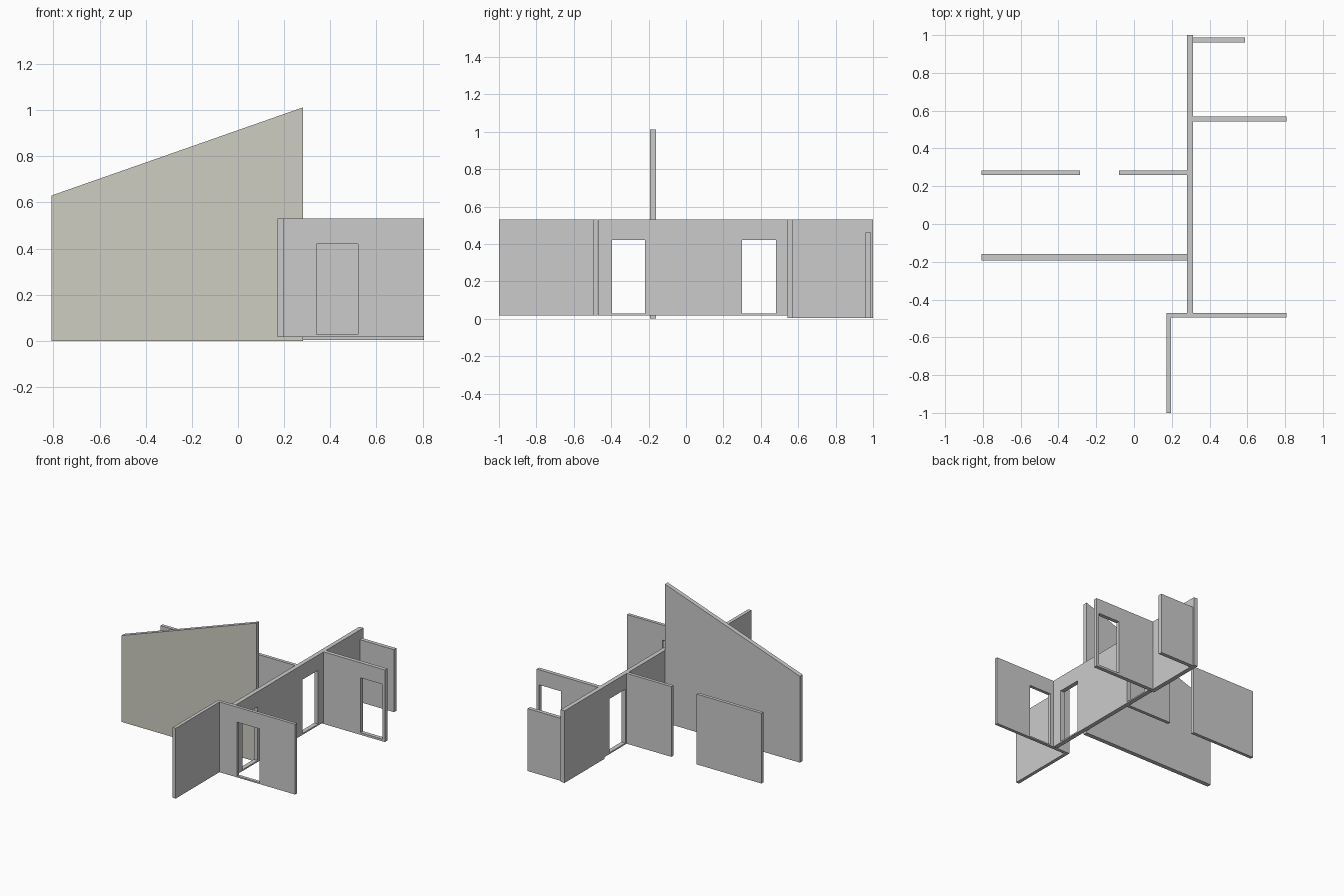
import bpy, bmesh

if "Cube" in bpy.data.objects:
    bpy.data.objects.remove(bpy.data.objects["Cube"])

LOW, TOP = 0.017, 0.53        # raised floor line and common wall top
SILL, HEAD = 0.027, 0.42      # door opening heights


def prism(name, profile, axis, t0, t1):
    """Extrude a (u, z) profile through thickness t0..t1 along 'x' or 'y'."""
    def place(u, z, t):
        return (t, u, z) if axis == 'x' else (u, t, z)
    bm = bmesh.new()
    face = bm.faces.new([bm.verts.new(place(u, z, t0)) for u, z in profile])
    ext = bmesh.ops.extrude_face_region(bm, geom=[face])
    verts = [v for v in ext['geom'] if isinstance(v, bmesh.types.BMVert)]
    bmesh.ops.translate(bm, verts=verts, vec=place(0, 0, t1 - t0))
    if face not in bm.faces[:] or len(bm.faces) < len(profile) + 2:
        bm.faces.new([v for v in face.verts])
    bmesh.ops.recalc_face_normals(bm, faces=bm.faces[:])
    mesh = bpy.data.meshes.new(name)
    bm.to_mesh(mesh)
    bm.free()
    obj = bpy.data.objects.new(name, mesh)
    bpy.context.collection.objects.link(obj)
    return obj


def rect(u0, u1, z0=LOW, z1=TOP):
    return [(u0, z0), (u1, z0), (u1, z1), (u0, z1)]


def cut_door(wall, axis, t0, t1, u0, u1, sill=SILL):
    cutter = prism(wall.name + "_door_cutter", rect(u0, u1, sill, HEAD),
                   axis, t0 - 0.05, t1 + 0.05)
    cutter.hide_render = True
    cutter.hide_set(True)
    mod = wall.modifiers.new("door", 'BOOLEAN')
    mod.operation = 'DIFFERENCE'
    mod.solver = 'EXACT'
    mod.object = cutter


# Long spine wall, stepping down to the ground at the back, with two doors
spine = prism("spine_wall",
              [(-0.47, LOW), (0.542, LOW), (0.542, 0.004), (1.0, 0.004),
               (1.0, TOP), (-0.47, TOP)], 'x', 0.28, 0.312)
for y0, y1 in ((-0.396, -0.218), (0.30, 0.48)):
    cut_door(spine, 'x', 0.28, 0.312, y0, y1)

# Front cross wall with door
front = prism("front_cross_wall", rect(0.197, 0.807), 'y', -0.495, -0.472)
cut_door(front, 'y', -0.495, -0.472, 0.34, 0.52)

# Front side wall
prism("front_side_wall", rect(-1.0, -0.472), 'x', 0.172, 0.197)

# Rear cross wall with door near its free end
rear = prism("rear_cross_wall", rect(0.312, 0.807, 0.004), 'y', 0.542, 0.57)
cut_door(rear, 'y', 0.542, 0.57, 0.61, 0.787, 0.02)

# Low wall at the very back
prism("low_back_wall", rect(0.312, 0.588, 0.004, 0.46), 'y', 0.96, 0.988)

# Pair of left-hand partitions with a gap between them
for name, x0, x1 in (("outer_partition", -0.808, -0.285),
                     ("inner_partition", -0.08, 0.28)):
    prism(name, rect(x0, x1), 'y', 0.26, 0.284)

# Tall sloping wall, tinted on its front face only
tall = prism("tall_sloped_wall",
             [(-0.808, 0), (0.282, 0), (0.282, 1.012), (-0.808, 0.63)],
             'y', -0.192, -0.16)
tint = bpy.data.materials.new("warm_grey_finish")
tint.diffuse_color = (0.62, 0.61, 0.54, 1)
tint.use_nodes = True
tint.node_tree.nodes["Principled BSDF"].inputs["Base Color"].default_value = tint.diffuse_color
tall.data.materials.append(None)
tall.data.materials.append(tint)
for poly in tall.data.polygons:
    if poly.normal.y < -0.9:
        poly.material_index = 1
